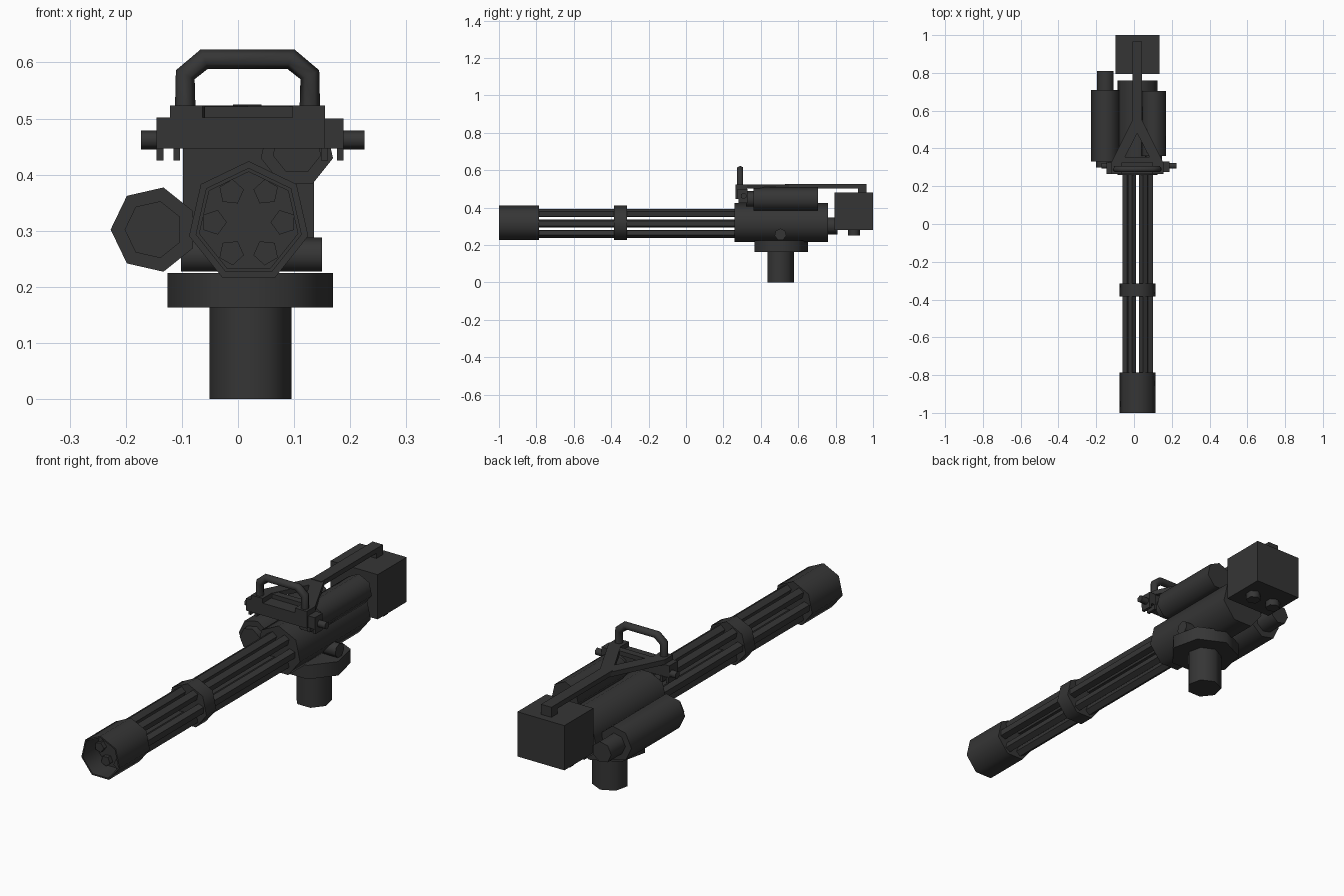
import bpy, bmesh, math

if "Cube" in bpy.data.objects:
    bpy.data.objects.remove(bpy.data.objects["Cube"])

mat = bpy.data.materials.new("dark gunmetal")
mat.diffuse_color = (0.036, 0.036, 0.036, 1)
mat.use_nodes = True
mat.node_tree.nodes["Principled BSDF"].inputs["Base Color"].default_value = mat.diffuse_color


def finish(name, bm, smooth=False):
    bmesh.ops.recalc_face_normals(bm, faces=bm.faces)
    me = bpy.data.meshes.new(name)
    bm.to_mesh(me)
    bm.free()
    ob = bpy.data.objects.new(name, me)
    bpy.context.collection.objects.link(ob)
    me.materials.append(mat)
    if smooth:
        bpy.ops.object.select_all(action='DESELECT')
        ob.select_set(True)
        bpy.context.view_layer.objects.active = ob
        bpy.ops.object.shade_smooth_by_angle(angle=math.radians(62))
    return ob


def turned(name, axis, c, profile, n=7, start=90):
    """Turned part: profile of (radius, position along axis), capped at both ends."""
    bm = bmesh.new()
    rings = []
    for r, t in profile:
        ring = []
        for i in range(n):
            a = math.radians(start + 360 * i / n)
            u, v = c[0] + r * math.cos(a), c[1] + r * math.sin(a)
            ring.append(bm.verts.new({'x': (t, u, v), 'y': (u, t, v), 'z': (u, v, t)}[axis]))
        rings.append(ring)
    for p, q in zip(rings, rings[1:]):
        for i in range(n):
            j = (i + 1) % n
            bm.faces.new((p[i], p[j], q[j], q[i]))
    bm.faces.new(rings[0])
    bm.faces.new(rings[-1])
    return finish(name, bm, True)


def slab(name, outline, z0, z1):
    """Flat plate from a top-view outline."""
    bm = bmesh.new()
    lo = [bm.verts.new((x, y, z0)) for x, y in outline]
    hi = [bm.verts.new((x, y, z1)) for x, y in outline]
    bm.faces.new(lo)
    bm.faces.new(hi)
    for i in range(len(lo)):
        j = (i + 1) % len(lo)
        bm.faces.new((lo[i], lo[j], hi[j], hi[i]))
    return finish(name, bm)


def box(name, x0, x1, y0, y1, z0, z1):
    return slab(name, [(x0, y0), (x1, y0), (x1, y1), (x0, y1)], z0, z1)


CX, CZ = 0.019, 0.315      # bore axis
PY = 0.502                 # pedestal centre

# pedestal, turntable and pivot pin
turned("pedestal_post", 'z', (0.022, PY), [(0.075, 0), (0.075, 0.165)])
turned("turntable", 'z', (0.022, PY), [(0.151, 0.163), (0.151, 0.225)])
turned("pivot_pin", 'x', (0.505, 0.256), [(0.032, -0.102), (0.032, 0.15)])

# receiver, collar and hollow muzzle shroud
turned("receiver", 'y', (CX, CZ), [(0.109, 0.26), (0.109, 0.76)])
turned("barrel_collar", 'y', (CX, CZ), [(0.097, -0.385), (0.097, -0.315)])
turned("muzzle_shroud", 'y', (CX, CZ),
       [(0.097, -0.785), (0.097, -1), (0.09, -1), (0.09, -0.9)])

# six barrels
for k in range(6):
    a = math.radians(60 * k)
    turned(f"barrel_{k + 1}", 'y', (CX + 0.062 * math.cos(a), CZ + 0.062 * math.sin(a)),
           [(0.023, -0.92), (0.023, 0.27)], n=5, start=60 * k + 36)

# side motor and upper feed drum, both stepped
turned("side_motor", 'y', (-0.15, 0.302),
       [(0.052, 0.3), (0.052, 0.33), (0.077, 0.33), (0.077, 0.71), (0.047, 0.71), (0.047, 0.81)],
       start=180)
turned("upper_cylinder", 'y', (0.105, 0.444),
       [(0.044, 0.32), (0.044, 0.36), (0.066, 0.36), (0.066, 0.705)])

# rear box with two feet underneath
box("rear_box", -0.098, 0.135, 0.795, 1.0, 0.28, 0.48)
for s in (-1, 1):
    turned("rear_box_foot", 'z', (CX + s * 0.055, 0.898), [(0.032, 0.25), (0.032, 0.285)], n=6)

# front crossbar with hanging lugs and bolts
box("crossbar", -0.145, 0.155, 0.265, 0.325, 0.447, 0.502)
box("crossbar_end", 0.155, 0.188, 0.275, 0.33, 0.447, 0.5)
for x in (-0.145, -0.115, 0.148, 0.176):
    box("crossbar_lug", x, x + 0.012, 0.28, 0.33, 0.425, 0.45)
for x0, x1 in ((-0.173, -0.14), (0.185, 0.225)):
    turned("crossbar_bolt", 'x', (0.308, 0.462), [(0.017, x0), (0.017, x1)], n=6)

# top frame: two converging arms, stem and rear drop
for s in (-1, 1):
    pts = [(0.138, 0.265), (0.08, 0.265), (0.08, 0.325), (-0.005, 0.49),
           (-0.005, 0.58), (0.025, 0.55), (0.138, 0.325)]
    slab("frame_arm", [(0.017 + s * x, y) for x, y in pts], 0.501, 0.523)
box("frame_tie", -0.06, 0.1, 0.325, 0.355, 0.501, 0.521)
box("frame_stem", -0.009, 0.042, 0.53, 0.965, 0.503, 0.525)
box("frame_drop", -0.009, 0.042, 0.92, 0.965, 0.475, 0.51)

# carrying handle
cu = bpy.data.curves.new("handle_path", 'CURVE')
cu.dimensions = '3D'
cu.bevel_depth = 0.0185
cu.bevel_resolution = 1
cu.use_fill_caps = True
path = [(-0.094, 0.51), (-0.094, 0.578), (-0.06, 0.606), (0.094, 0.606), (0.128, 0.578), (0.128, 0.51)]
sp = cu.splines.new('POLY')
sp.points.add(len(path) - 1)
for p, (x, z) in zip(sp.points, path):
    p.co = (x, 0.29, z, 1)
    p.radius = 1
cu.materials.append(mat)
handle = bpy.data.objects.new("carry_handle", cu)
bpy.context.collection.objects.link(handle)
